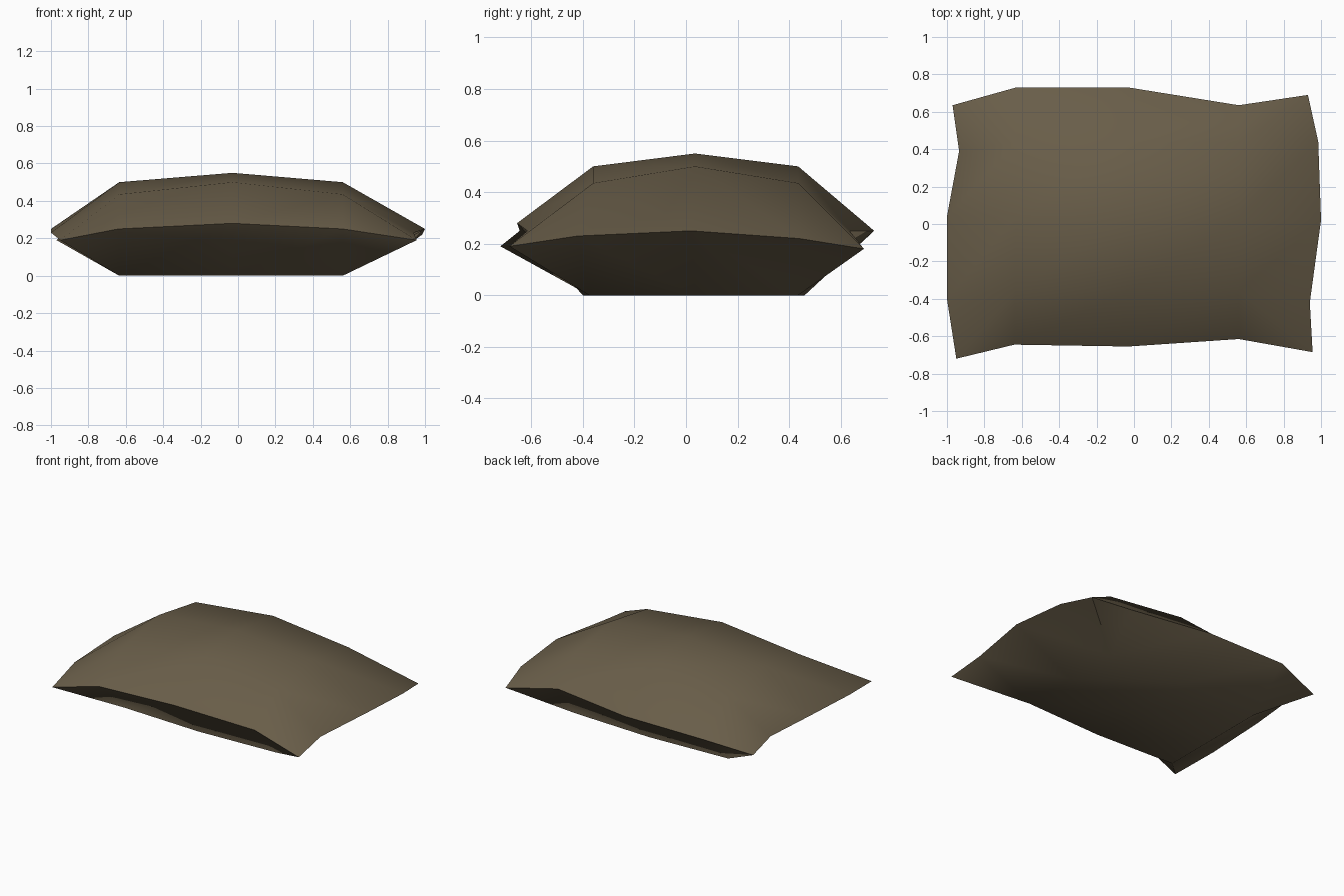
import bpy
import bmesh
import math

# Remove the default cube
default_cube = bpy.data.objects.get("Cube")
if default_cube:
    bpy.data.objects.remove(default_cube, do_unlink=True)

# Fabric material
fabric = bpy.data.materials.new("brown_fabric")
fabric.use_nodes = True
colour = (0.14, 0.11, 0.066, 1.0)
fabric.diffuse_color = colour
shader = next(n for n in fabric.node_tree.nodes if n.type == "BSDF_PRINCIPLED")
shader.inputs["Base Color"].default_value = colour
shader.inputs["Roughness"].default_value = 0.9

# Wavy seam, listed side by side; each side runs in the direction of its axis
front_seam = [(-.95, -.72, .19), (-.64, -.645, .25), (-.03, -.655, .28),
              (.56, -.615, .25), (.955, -.685, .19)]
back_seam = [(-.97, .635, .19), (-.63, .73, .25), (-.03, .73, .25),
             (.56, .635, .25), (.93, .69, .18)]
left_seam = [(.94, -.42, .23), (1, .02, .25), (.985, .44, .22)]
right_seam = [(-1, -.4, .23), (-1, .04, .25), (-.935, .39, .22)]

# Inner columns shared by the upper and lower sheets
COLUMNS = (-.635, -.03, .56)
LAST = 4


def seam_points():
    """Map grid positions on the border to seam coordinates."""
    points = {}
    for i in range(LAST + 1):
        points[i, 0] = front_seam[i]
        points[i, LAST] = back_seam[i]
    for j, (left, right) in enumerate(zip(left_seam, right_seam), start=1):
        points[LAST, j] = left
        points[0, j] = right
    return points


def upper_point(i, j):
    """Crown of the cushion: highest in the middle, lower to the sides."""
    height = (.55, .5, .435)[abs(i - 2) + abs(j - 2)]
    return COLUMNS[i - 1], (-.36, .035, .435)[j - 1], height


def lower_point(i, j):
    """Flat underside, bulging a little at the middle column."""
    bulge = .025 if i == 2 else 0
    return COLUMNS[i - 1], (-.375 - bulge, .035, .435 + bulge)[j - 1], 0


def add_sheet(bm, seam, inner_point, flip):
    """Fill the seam with a quad grid, splitting corner cells diagonally."""
    verts = dict(seam)
    for i in range(1, LAST):
        for j in range(1, LAST):
            verts[i, j] = bm.verts.new(inner_point(i, j))
    for i in range(LAST):
        for j in range(LAST):
            cell = [verts[i, j], verts[i + 1, j],
                    verts[i + 1, j + 1], verts[i, j + 1]]
            if i in (0, LAST - 1) and j in (0, LAST - 1):
                if i != j:
                    cell = cell[1:] + cell[:1]
                parts = [cell[:3], [cell[0], cell[2], cell[3]]]
            else:
                parts = [cell]
            for part in parts:
                bm.faces.new(part[::-1] if flip else part)


# Cushion: two sheets joined along the seam
bm = bmesh.new()
seam = {key: bm.verts.new(co) for key, co in seam_points().items()}
add_sheet(bm, seam, upper_point, False)
add_sheet(bm, seam, lower_point, True)
mesh = bpy.data.meshes.new("cushion")
bm.to_mesh(mesh)
bm.free()
mesh.materials.append(fabric)
cushion = bpy.data.objects.new("cushion", mesh)
bpy.context.collection.objects.link(cushion)

# Soft fabric shading with a sharp seam
bpy.ops.object.select_all(action="DESELECT")
cushion.select_set(True)
bpy.context.view_layer.objects.active = cushion
bpy.ops.object.shade_smooth_by_angle(angle=math.radians(60))
